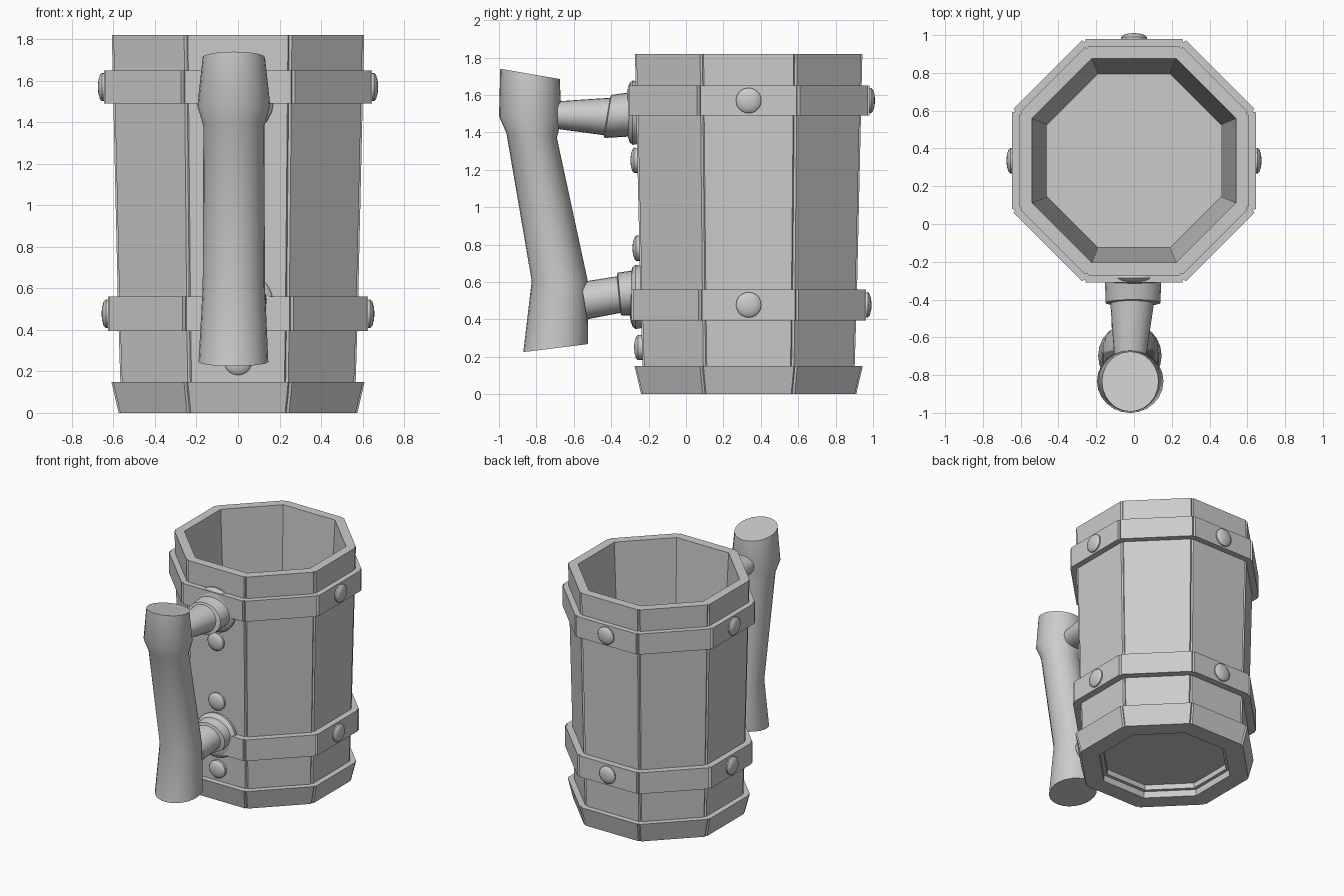
import bpy, bmesh
from math import sin, cos, tan, pi, radians
from mathutils import Vector, Matrix

if "Cube" in bpy.data.objects:
    bpy.data.objects.remove(bpy.data.objects["Cube"])

CY = 0.335  # centre of the barrel along y


def skin(name, rings, closed=False, smooth=False):
    """Bridge equal-length vertex rings; cap the ends or close into a loop."""
    bm = bmesh.new()
    loops = [[bm.verts.new(p) for p in ring] for ring in rings]
    n = len(loops[0])
    pairs = list(zip(loops, loops[1:]))
    if closed:
        pairs.append((loops[-1], loops[0]))
    for a, b in pairs:
        for i in range(n):
            j = (i + 1) % n
            bm.faces.new((a[i], a[j], b[j], b[i]))
    if not closed:
        bm.faces.new(loops[0])
        bm.faces.new(loops[-1])
    bmesh.ops.recalc_face_normals(bm, faces=bm.faces)
    me = bpy.data.meshes.new(name)
    bm.to_mesh(me)
    bm.free()
    ob = bpy.data.objects.new(name, me)
    bpy.context.collection.objects.link(ob)
    if smooth:
        bpy.ops.object.select_all(action='DESELECT')
        ob.select_set(True)
        bpy.context.view_layer.objects.active = ob
        bpy.ops.object.shade_smooth_by_angle(angle=radians(35))
    return ob


def octagon(a, z, notch=0.0, w=0.011):
    """Octagon with apothem a, each corner optionally notched as a stave seam."""
    pts = []
    half = a * tan(pi / 8)
    for k in range(8):
        t = k * pi / 4
        u, v = Vector((cos(t), sin(t), 0)), Vector((-sin(t), cos(t), 0))
        c = Vector((0, CY, z))
        pts.append(c + u * a - v * (half - w))
        pts.append(c + u * a + v * (half - w))
        b = a - notch
        pts.append(c + u * b + v * b * tan(pi / 8))
    return pts


def tube(name, sections, n=24):
    """Round tube; each section is the two side-view extremes and the x radius."""
    rings = []
    for y1, z1, y2, z2, rx, cx in sections:
        p, q = Vector((cx, y1, z1)), Vector((cx, y2, z2))
        c, h = (p + q) / 2, (p - q) / 2
        rings.append([c + h * cos(2 * pi * i / n) + Vector((rx * sin(2 * pi * i / n), 0, 0))
                      for i in range(n)])
    return skin(name, rings, smooth=True)


def stud(name, face, dist, z, profile, n=20):
    """Turned stud sitting on one octagon face, pointing outwards."""
    t = face * pi / 4
    m = Matrix.Translation((0, CY, z)) @ Matrix.Rotation(t, 4, 'Z')
    rings = [[m @ Vector((dist + h, r * cos(2 * pi * i / n), r * sin(2 * pi * i / n)))
              for i in range(n)] for r, h in profile]
    return skin(name, rings, smooth=True)


# Barrel: outer staves, rim, tapered inside, floor
skin("barrel", [octagon(a, z, d) for a, z, d in (
    (0.43, 0.09, 0), (0.565, 0.09, 0.012), (0.578, 0.5, 0.012), (0.608, 1.82, 0.012),
    (0.54, 1.82, 0), (0.46, 0.16, 0))])

# Flared base ring with a stepped recess underneath
skin("base_ring", [octagon(a, z, d) for a, z, d in (
    (0.575, 0, 0.012), (0.61, 0.15, 0.012), (0.55, 0.15, 0), (0.42, 0.11, 0),
    (0.42, 0.05, 0), (0.445, 0.05, 0), (0.445, 0, 0))], closed=True)

# Hoops and their rivets (on the left, right and back faces)
RIVET = ((0.066, -0.02), (0.068, 0.018), (0.058, 0.028), (0.035, 0.035), (0.012, 0.038))
for label, a, z0, z1 in (("upper", 0.645, 1.49, 1.65), ("lower", 0.627, 0.395, 0.56)):
    skin(label + "_hoop", [octagon(a, z0, 0.018), octagon(a, z1, 0.018),
                           octagon(0.56, z1), octagon(0.56, z0)], closed=True)
    for face, side in ((0, "right"), (2, "back"), (4, "left")):
        stud(f"{label}_rivet_{side}", face, a - 0.008, (z0 + z1) / 2, RIVET)

# Rivets on the front face around the handle mounts
for i, (d, z) in enumerate(((0.594, 1.25), (0.583, 0.78), (0.574, 0.25))):
    stud(f"front_rivet_{i + 1}", 6, d, z, RIVET)

# Rounded mounting flanges
for label, d, z in (("upper", 0.60, 1.505), ("lower", 0.585, 0.52)):
    stud(label + "_flange", 6, d, z,
         ((0.165, -0.02), (0.172, 0.02), (0.16, 0.035), (0.13, 0.046), (0.1, 0.05)))

# Handle arms with collars
tube("upper_arm", ((-0.26, 1.62, -0.26, 1.38, 0.15, -0.005), (-0.40, 1.60, -0.435, 1.37, 0.145, -0.005),
                   (-0.405, 1.585, -0.44, 1.385, 0.115, -0.01), (-0.70, 1.565, -0.70, 1.42, 0.085, -0.02)))
tube("lower_arm", ((-0.26, 0.665, -0.26, 0.42, 0.145, -0.005), (-0.365, 0.65, -0.345, 0.42, 0.14, -0.005),
                   (-0.37, 0.63, -0.35, 0.435, 0.11, -0.01), (-0.56, 0.60, -0.53, 0.40, 0.10, -0.02)))

# Handle grip with a heavier top cap and flared foot
tube("handle_grip", ((-0.993, 1.74, -0.675, 1.685, 0.15, -0.02), (-1.0, 1.485, -0.665, 1.47, 0.176, -0.02),
                     (-0.96, 1.395, -0.69, 1.37, 0.147, -0.02), (-0.825, 0.605, -0.525, 0.605, 0.15, -0.02),
                     (-0.87, 0.225, -0.525, 0.268, 0.168, -0.022)))
